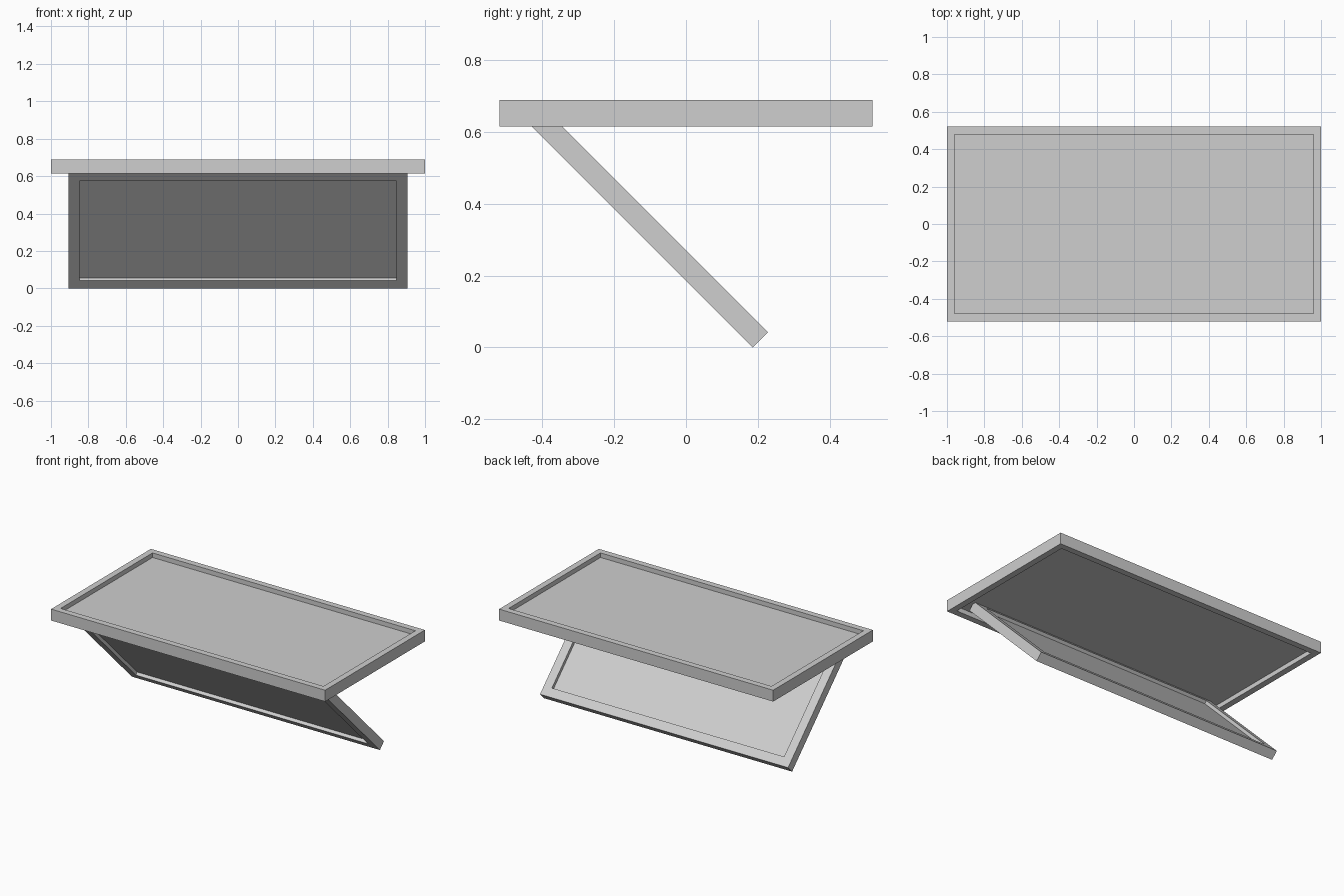
import bpy, bmesh, math
from mathutils import Matrix

if "Cube" in bpy.data.objects:
    bpy.data.objects.remove(bpy.data.objects["Cube"])

grey = bpy.data.materials.new("light_grey")
grey.diffuse_color = (0.62, 0.62, 0.62, 1)
grey.use_nodes = True
grey.node_tree.nodes["Principled BSDF"].inputs["Base Color"].default_value = grey.diffuse_color


def framed_panel(name, size, border, depth, matrix):
    """Flat slab with a rectangular recess sunk into both broad faces."""
    bm = bmesh.new()
    bmesh.ops.create_cube(bm, size=1)
    bmesh.ops.scale(bm, vec=size, verts=bm.verts)
    broad = [f for f in bm.faces if abs(f.normal.z) > 0.9]
    for face in broad:
        bmesh.ops.inset_region(bm, faces=[face], thickness=border)
        # sink the inner face, leaving vertical recess walls
        sign = 1 if face.normal.z > 0 else -1
        out = bmesh.ops.extrude_face_region(bm, geom=[face])
        sunk = [v for v in out["geom"] if isinstance(v, bmesh.types.BMVert)]
        bmesh.ops.translate(bm, verts=sunk, vec=(0, 0, -sign * depth))
        if face.is_valid:
            bmesh.ops.delete(bm, geom=[face], context='FACES_ONLY')
    bmesh.ops.recalc_face_normals(bm, faces=bm.faces)
    bm.transform(matrix)
    mesh = bpy.data.meshes.new(name)
    bm.to_mesh(mesh)
    bm.free()
    mesh.materials.append(grey)
    obj = bpy.data.objects.new(name, mesh)
    bpy.context.collection.objects.link(obj)
    return obj


# horizontal top panel
framed_panel("top_panel", (2.0, 1.04, 0.075), 0.058, 0.03,
             Matrix.Translation((0, 0, 0.6525)))

# slanted support panel, tilted 45 degrees, reaching into the underside recess
framed_panel("slanted_support", (1.81, 0.87, 0.06), 0.082, 0.021,
             Matrix.Translation((0, -0.10, 0.329))
             @ Matrix.Rotation(math.radians(135), 4, 'X'))
